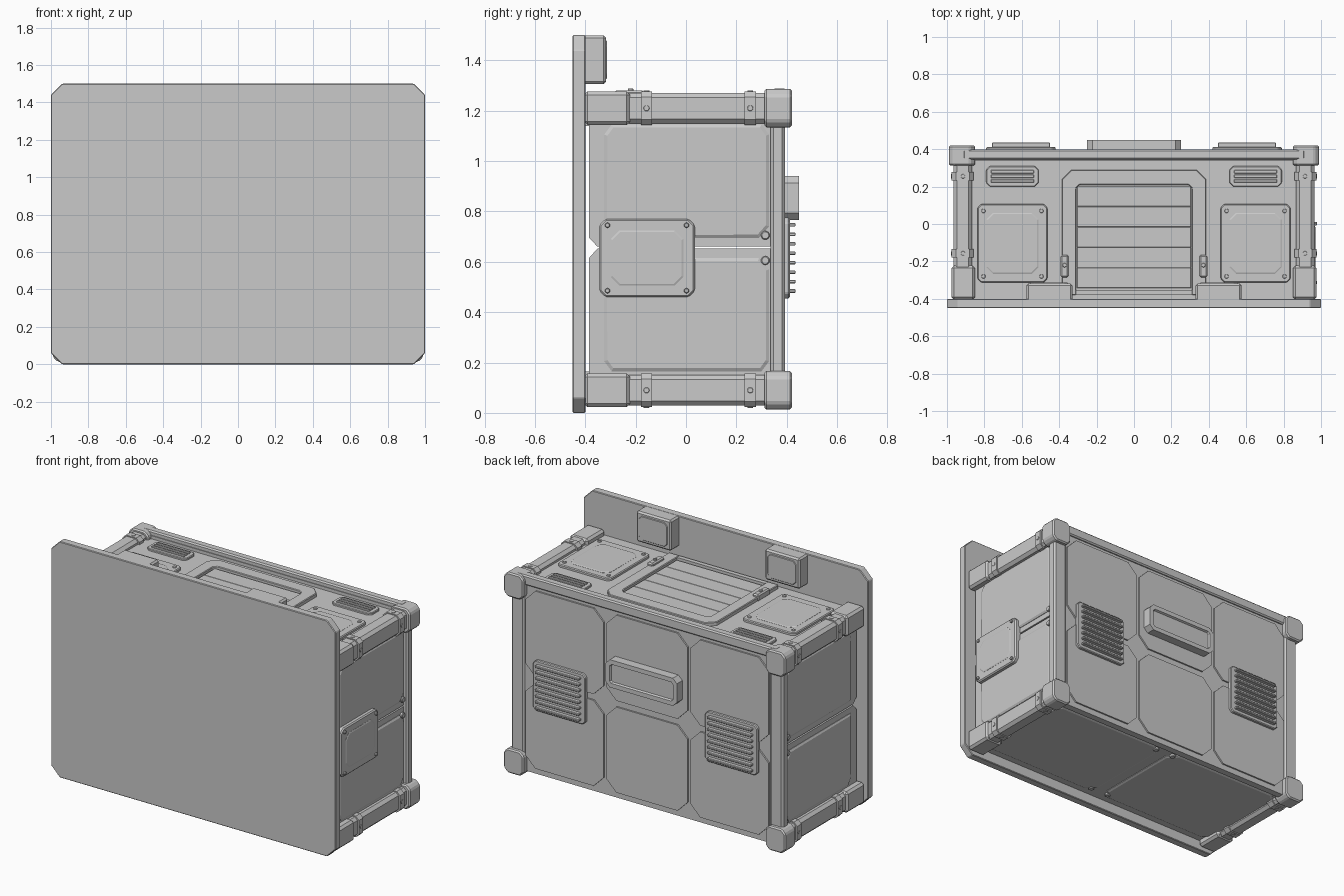
import bpy, bmesh, math
from mathutils import Matrix

if "Cube" in bpy.data.objects:
    bpy.data.objects.remove(bpy.data.objects["Cube"], do_unlink=True)

grey = bpy.data.materials.new("plain grey")
grey.use_nodes = True
grey.diffuse_color = (0.59, 0.59, 0.59, 1)
grey.node_tree.nodes["Principled BSDF"].inputs["Base Color"].default_value = (0.59, 0.59, 0.59, 1)


def finish(name, bm, bevel=0):
    bmesh.ops.recalc_face_normals(bm, faces=bm.faces)
    mesh = bpy.data.meshes.new(name)
    bm.to_mesh(mesh)
    bm.free()
    mesh.materials.append(grey)
    ob = bpy.data.objects.new(name, mesh)
    bpy.context.collection.objects.link(ob)
    if bevel:
        mod = ob.modifiers.new("bevel", "BEVEL")
        mod.width, mod.segments, mod.limit_method = bevel, 1, "ANGLE"


def place(axis, a, b, h):
    return {"X": (h, a, b), "Y": (a, h, b), "Z": (a, b, h)}[axis]


def prism(name, pts, axis, base, top, bevel=0, margin=0, slope=0, depth=0):
    """Extrude an outline along an axis; optionally raise or sink its top with a sloped edge."""
    bm = bmesh.new()
    low = [bm.verts.new(place(axis, a, b, base)) for a, b in pts]
    high = [bm.verts.new(place(axis, a, b, top)) for a, b in pts]
    n = len(pts)
    bm.faces.new(low)
    cap = bm.faces.new(high)
    for i in range(n):
        j = (i + 1) % n
        bm.faces.new((low[i], low[j], high[j], high[i]))
    bmesh.ops.recalc_face_normals(bm, faces=bm.faces)
    if margin:
        bmesh.ops.inset_region(bm, faces=[cap], thickness=margin)
    if slope:
        bmesh.ops.inset_region(bm, faces=[cap], thickness=slope, depth=depth)
    finish(name, bm, bevel)


def cut(a, b, half_a, half_b, c):
    """Rectangle outline around a centre, with chamfered corners."""
    p, q = half_a, half_b
    outline = [(c - p, -q), (p - c, -q), (p, c - q), (p, q - c),
               (p - c, q), (c - p, q), (-p, q - c), (-p, c - q)]
    return [(a + u, b + v) for u, v in outline]


def box(name, x, y, z, bevel=0.0):
    bm = bmesh.new()
    size = [abs(r[1] - r[0]) for r in (x, y, z)]
    mid = [(r[1] + r[0]) / 2 for r in (x, y, z)]
    bmesh.ops.create_cube(bm, size=1, matrix=Matrix.Translation(mid) @ Matrix.Diagonal((*size, 1)))
    finish(name, bm, bevel)


def bolt(name, axis, a, b, h, r=0.012, height=0.012):
    rot = {"X": Matrix.Rotation(math.pi / 2, 4, "Y"), "Z": Matrix.Identity(4)}[axis]
    bm = bmesh.new()
    bmesh.ops.create_cone(bm, cap_ends=True, segments=10, radius1=r, radius2=r, depth=height,
                          matrix=Matrix.Translation(place(axis, a, b, h)) @ rot)
    finish(name, bm, height * 0.2)


# Large front board and the two blocks behind its upper edge
prism("front_board", cut(0, 0.75, 1, 0.75, 0.06), "Y", -0.40, -0.45, 0.004)
for s in (-1, 1):
    box("board_block", (s * 0.33, s * 0.575), (-0.415, -0.318), (1.305, 1.499), 0.01)
    prism("board_block_face", cut(s * 0.4525, 1.402, 0.1, 0.076, 0.02), "Y", -0.33, -0.314, 0.003)

# Crate core: two halves with a narrow slot between them
prism("upper_core", [(-0.385, 1.24), (-0.385, 0.695), (-0.352, 0.661), (0.36, 0.661), (0.36, 1.24)], "X", -0.93, 0.93)
prism("lower_core", [(-0.385, 0.065), (-0.385, 0.615), (-0.352, 0.652), (0.36, 0.652), (0.36, 0.065)], "X", -0.93, 0.93)
for z in (0.065, 1.14):
    box("front_beam", (-0.9, 0.9), (-0.41, -0.36), (z, z + 0.1))

# Rear wall with its top beam and six chamfered panels
box("rear_wall", (-0.9, 0.9), (0.34, 0.383), (0.04, 1.26))
box("rear_top_beam", (-0.915, 0.915), (0.345, 0.398), (1.225, 1.288), 0.008)
for x, half_x in ((-0.58, 0.275), (0, 0.285), (0.58, 0.275)):
    for z in (0.348, 0.932):
        prism("rear_panel", cut(x, z, half_x, 0.272, 0.07), "Y", 0.37, 0.393)

# Rear handle housing with a sunken face
prism("rear_handle", cut(0, 0.853, 0.25, 0.088, 0.028), "Y", 0.385, 0.449, margin=0.03, slope=0.006, depth=-0.012)

for s in (-1, 1):
    # Rear corner posts
    box("rear_post", (s * 0.862, s * 0.957), (0.335, 0.394), (0.06, 1.24), 0.012)

    # Rear louvred vents
    prism("rear_vent", cut(s * 0.605, 0.615, 0.185, 0.16, 0.02), "Y", 0.385, 0.412, 0.005)
    for i in range(8):
        z = 0.484 + i * 0.0375
        box("rear_louvre", (s * 0.605 - 0.155, s * 0.605 + 0.155), (0.40, 0.435), (z - 0.007, z + 0.007), 0.003)

    # Side panels with a sloped edge and a bolt beside each cut corner
    for half in (-1, 1):
        zs = 0.655 + half * 0.04
        ze = 0.655 + half * 0.49
        side = [(-0.325, zs), (0.29, zs), (0.33, zs + half * 0.045), (0.33, ze - half * 0.04),
                (0.30, ze), (-0.295, ze), (-0.325, ze - half * 0.04)]
        prism("side_panel", side, "X", s * 0.92, s * 0.933, slope=0.014, depth=0.007)
        bolt("side_panel_bolt", "X", 0.315, 0.655 + half * 0.05, s * 0.935, 0.018, 0.02)

    # Edge rails with end blocks, sleeves and straps, top and bottom
    for zc, out in ((0.09, -1), (1.21, 1)):
        prism("side_rail", cut(s * 0.916, zc, 0.049, 0.061, 0.018), "Y", -0.39, 0.36)
        prism("corner_block", cut(s * 0.92, zc, 0.07, 0.077, 0.026), "Y", 0.312, 0.42, 0.008)
        box("front_sleeve", (s * 0.85, s * 0.976), (-0.405, -0.222), (zc - 0.067, zc + 0.067), 0.014)
        for y in (-0.157, 0.255):
            prism("rail_strap", cut(s * 0.916, zc, 0.059, 0.067, 0.022), "Y", y - 0.022, y + 0.022)
            bolt("strap_side_bolt", "X", y, zc, s * 0.974, 0.012, 0.008)
            bolt("strap_face_bolt", "Z", s * 0.914, y, zc + out * 0.067, 0.012, 0.006)

    # Bottom panels
    prism("bottom_panel", cut(s * 0.46, -0.02, 0.425, 0.335, 0.06), "Z", 0.07, 0.061, slope=0.014, depth=0.006)
    for y in (-0.325, 0.285):
        bolt("bottom_bolt", "Z", s * 0.065, y, 0.06, 0.018, 0.02)

    # Bolted plates and slotted vents on top
    xm = s * 0.65
    prism("top_plate", cut(xm, -0.103, 0.187, 0.21, 0.02), "Z", 1.23, 1.257, 0.005)
    prism("top_plate_face", cut(xm, -0.103, 0.14, 0.163, 0.035), "Z", 1.25, 1.258, slope=0.008, depth=0.003)
    for dx in (-0.155, 0.155):
        for y in (-0.28, 0.07):
            bolt("top_plate_bolt", "Z", xm + dx, y, 1.257)
    prism("top_vent", cut(xm, 0.255, 0.14, 0.055, 0.02), "Z", 1.23, 1.253, 0.004)
    for y in (0.23, 0.255, 0.28):
        box("top_vent_slat", (xm - 0.115, xm + 0.115), (y - 0.009, y + 0.009), (1.24, 1.261), 0.003)

    # Latches beside the hatch
    box("hatch_latch", (s * 0.35, s * 0.392), (-0.285, -0.165), (1.235, 1.28), 0.008)
    bolt("latch_bolt", "Z", s * 0.371, -0.22, 1.282)

# Top hatch: surround and slatted floor
hatch = [(-0.385, -0.38), (-0.385, 0.24), (-0.335, 0.29), (0.335, 0.29), (0.385, 0.24), (0.385, -0.38),
         (0.31, -0.38), (0.31, 0.19), (0.29, 0.21), (-0.29, 0.21), (-0.31, 0.19), (-0.31, -0.38)]
prism("hatch_surround", hatch, "Z", 1.23, 1.263, 0.004)
box("hatch_front_lip", (-0.31, 0.31), (-0.38, -0.352), (1.23, 1.261))
for i in range(5):
    y = -0.288 + i * 0.109
    box("hatch_slat", (-0.305, 0.305), (y - 0.0545, y + 0.0545), (1.23, 1.25), 0.002)

# Bolted access plate on the left side
prism("access_plate", cut(-0.155, 0.615, 0.19, 0.155, 0.025), "X", 0.92, 0.966, 0.007)
prism("access_plate_face", cut(-0.155, 0.615, 0.145, 0.11, 0.035), "X", 0.96, 0.967, slope=0.008, depth=0.003)
for y in (-0.312, 0.002):
    for z in (0.485, 0.745):
        bolt("access_plate_bolt", "X", y, z, 0.968, 0.011, 0.02)
